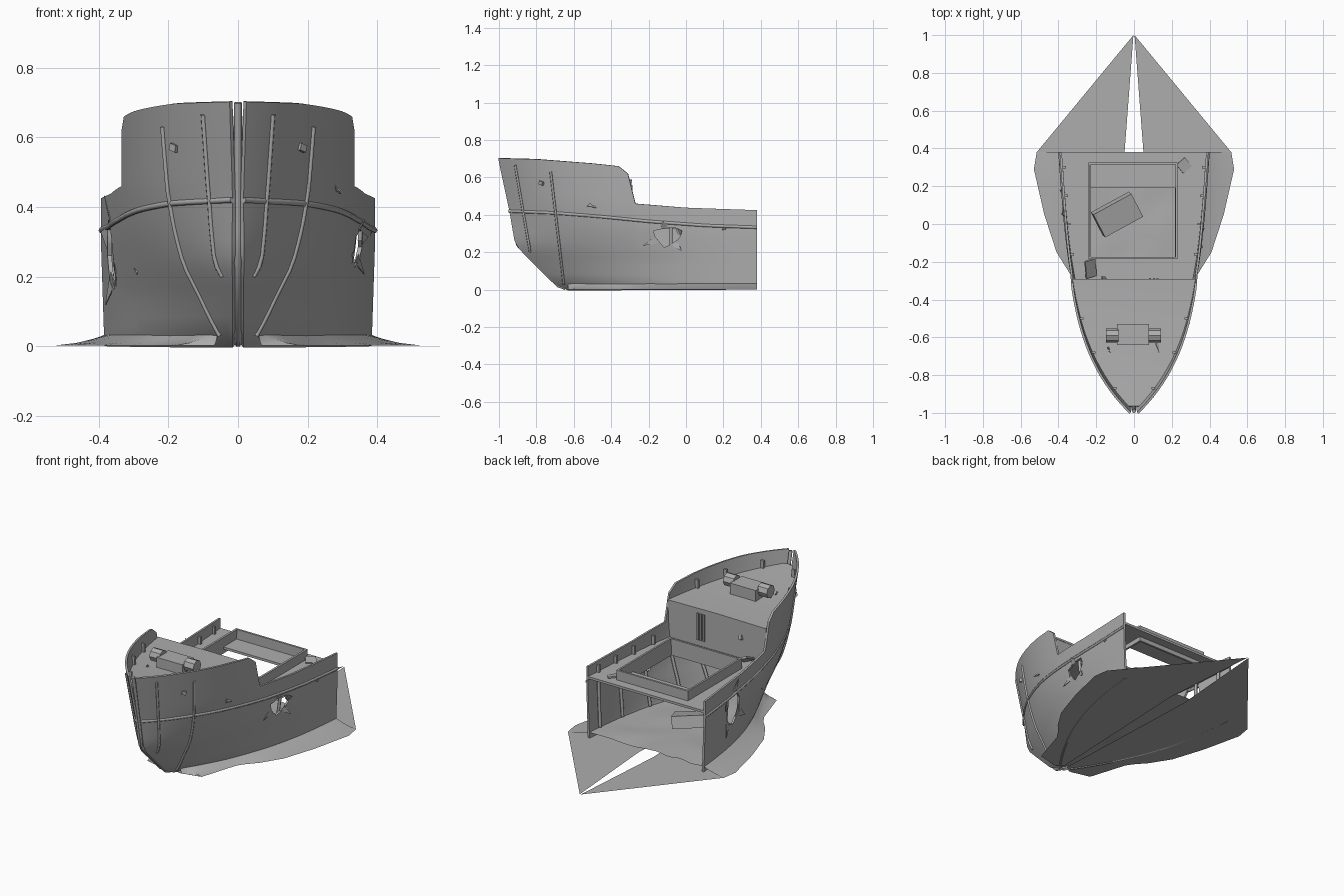
import bpy, bmesh, math, random
from mathutils import Vector, Matrix

if "Cube" in bpy.data.objects:
    bpy.data.objects.remove(bpy.data.objects["Cube"])

random.seed(4)
grey = bpy.data.materials.new("weathered_grey")
grey.diffuse_color = (0.42, 0.42, 0.42, 1)
grey.use_nodes = True
grey.node_tree.nodes["Principled BSDF"].inputs["Base Color"].default_value = grey.diffuse_color
END = 0.38


def lerp_table(t, pts):
    if t <= pts[0][0]:
        return pts[0][1]
    for (a, u), (b, v) in zip(pts, pts[1:]):
        if t <= b:
            return u + (v - u) * (t - a) / (b - a)
    return pts[-1][1]


def stem(z):      # y of the bow edge at a height
    return lerp_table(z, [(0, -.63), (.02, -.69), (.24, -.91), (.42, -.94), (.7, -1)])


def top(y):       # height of the bulwark edge
    return lerp_table(y, [(-1, .703), (-.8, .698), (-.5, .675), (-.36, .66), (-.31, .62),
                          (-.27, .46), (0, .438), (.38, .425)])


def belt(y):      # height of the rubbing strake
    return lerp_table(y, [(-.95, .42), (-.7, .41), (-.45, .39), (-.2, .365), (.1, .343), (.38, .333)])


def half(y, z):   # half width of the hull
    s = min(1, max(0, (y - stem(z)) / (END - stem(z))))
    p = lerp_table(z, [(0, 2.4), (.15, 2.5), (.25, 2.9), (.35, 3.7), (.45, 4.3), (.7, 4.7)])
    full = lerp_table(z, [(0, .378), (.3, .388), (.7, .388)])
    nose = lerp_table(z, [(.45, .012), (.7, .02)])
    return nose + (full - nose) * (.75 * (1 - (1 - s) ** p) + .25 * s)


def only(ob):
    bpy.ops.object.select_all(action='DESELECT')
    ob.select_set(True)
    bpy.context.view_layer.objects.active = ob


def make(name, verts, faces, thick=0, smooth=True, cutter=None):
    me = bpy.data.meshes.new(name)
    me.from_pydata([tuple(v) for v in verts], [], faces)
    ob = bpy.data.objects.new(name, me)
    bpy.context.collection.objects.link(ob)
    me.materials.append(grey)
    if thick:
        m = ob.modifiers.new("thickness", 'SOLIDIFY')
        m.thickness, m.offset = thick, 0
    if cutter:
        m = ob.modifiers.new("hole", 'BOOLEAN')
        m.operation, m.object, m.solver = 'DIFFERENCE', cutter, 'EXACT'
    only(ob)
    bpy.ops.object.convert(target='MESH')
    if smooth:
        bpy.ops.object.shade_smooth_by_angle(angle=math.radians(30))
    return ob


def grid(name, rows, thick=0, skip=lambda i, j: False, cutter=None):
    n = len(rows[0])
    faces = [(i * n + j, i * n + j + 1, (i + 1) * n + j + 1, (i + 1) * n + j)
             for i in range(len(rows) - 1) for j in range(n - 1) if not skip(i, j)]
    return make(name, [v for r in rows for v in r], faces, thick, True, cutter)


def box(name, loc, size, rot=(0, 0, 0)):
    bm = bmesh.new()
    bmesh.ops.create_cube(bm, size=1, matrix=Matrix.Diagonal((*size, 1)))
    me = bpy.data.meshes.new(name)
    bm.to_mesh(me)
    bm.free()
    ob = bpy.data.objects.new(name, me)
    bpy.context.collection.objects.link(ob)
    me.materials.append(grey)
    ob.location, ob.rotation_euler = loc, rot
    return ob


def tube(name, pts, r):
    cu = bpy.data.curves.new(name, 'CURVE')
    cu.dimensions, cu.bevel_depth, cu.bevel_resolution, cu.use_fill_caps = '3D', r, 1, True
    sp = cu.splines.new('POLY')
    sp.points.add(len(pts) - 1)
    for p, q in zip(sp.points, pts):
        p.co = (*q, 1)
    ob = bpy.data.objects.new(name, cu)
    bpy.context.collection.objects.link(ob)
    cu.materials.append(grey)
    only(ob)
    bpy.ops.object.convert(target='MESH')


def span(a, b, n):
    return [a + (b - a) * i / n for i in range(n + 1)]


# Hull sides with a torn hole each
stations = span(-1, -.88, 5) + span(-.85, -.36, 14) + [-.335, -.31, -.29, -.27] + span(-.23, END, 14)
for sx, label, hy, hz, ry, rz in ((1, "starboard", -.1, .285, .075, .06), (-1, "port", .08, .26, .08, .11)):
    n = 14
    ring = []
    for i in range(n):
        a, k = math.tau * i / n, random.uniform(.75, .9) if i % 2 else random.uniform(.9, 1.1)
        ring.append((hy + ry * k * math.cos(a), hz + rz * k * math.sin(a)))
    cut = make(label + "_hole_cutter", [(sx * x, y, z) for x in (.2, .55) for y, z in ring],
               [tuple(range(n))[::-1], tuple(range(n, 2 * n))] +
               [(i, (i + 1) % n, n + (i + 1) % n, n + i) for i in range(n)], smooth=False)
    bm = bmesh.new()
    bm.from_mesh(cut.data)
    bmesh.ops.recalc_face_normals(bm, faces=bm.faces)
    bm.to_mesh(cut.data)
    bm.free()
    rows = []
    for yt in stations:
        zt = top(yt)
        s = (yt - stem(zt)) / (END - stem(zt))
        row = []
        for v in span(0, 1, 16):
            z = zt * v
            y = stem(z) + (END - stem(z)) * s
            row.append((sx * half(y, z), y, z))
        rows.append(row)
    grid(label + "_hull", rows, .012, cutter=cut)
    bpy.data.objects.remove(cut)
    # Bent metal shards around the hole
    for i in (1, 4, 8, 12):
        (y0, z0), (y1, z1) = ring[i - 1], ring[(i + 1) % n]
        tip = Vector((hy, hz)).lerp(Vector(ring[i]), random.choice((1.5, 1.8)))
        make(label + "_shard", [(sx * half(y0, z0), y0, z0), (sx * half(y1, z1), y1, z1),
                                (sx * (half(tip.x, tip.y) + .02), tip.x, tip.y)], [(0, 1, 2)], .003, False)
    # Rubbing strake
    tube(label + "_strake", [(sx * (half(y, belt(y)) + .004), y, belt(y)) for y in span(-.945, END, 30)], .009)
    # Outer bow ribs
    for y0, z0, y1, z1 in ((-.91, .665, -.83, .2), (-.72, .63, -.65, .03)):
        tube(label + "_bow_rib", [(sx * (half(y0 + (y1 - y0) * t, z0 + (z1 - z0) * t) + .007),
                                   y0 + (y1 - y0) * t - .003, z0 + (z1 - z0) * t) for t in span(0, 1, 16)], .007)
    # Inner frames below deck and bulwark stanchions above
    for y in (.3, .12, -.08, -.28, -.45):
        tube(label + "_inner_frame", [(sx * (half(y, z) - .014), y, z) for z in span(.04, .35, 6)], .009)
    for y, z in ((.3, .36), (.15, .36), (0, .365), (-.16, .37), (-.5, .59), (-.68, .6), (-.87, .61)):
        box(label + "_stanchion", (sx * (half(y, z) - .012), y, z + .025), (.02, .012, .05))
    box(label + "_hawse_block", (sx * (half(-.77, .57) + .006), -.77, .57), (.025, .025, .02), (0, .3, sx * .8))

# Stem bar down the bow
tube("stem_bar", [(0, stem(z) + .01, z) for z in (.7, .56, .42, .33, .24, .13, .02, .008)], .011)

# Main deck around the open hatch
rows = []
for y in [-.29, -.18] + span(-.05, .19, 2) + [.32, END]:
    w = half(y, .36) - .004
    rows.append([(x, y, .36) for x in (-w, -.24, .23, w)])
grid("main_deck", rows, .014, lambda i, j: j == 1 and 1 <= i <= 3)

# Hatch coaming
for x in (-.235, .225):
    box("coaming_side", (x, .07, .376), (.012, .5, .098), (0, .04, 0))
for y in (-.18, .32):
    box("coaming_end", (-.005, y, .376), (.47, .012, .098))

# Foredeck and its bulkhead
rows = []
for y in span(-.965, -.29, 16):
    z = .58 + .04 * ((-.29 - y) / .68) ** 2
    w = max(.004, half(y, z) - .004)
    rows.append([(-w, y, z), (0, y, z + .004), (w, y, z)])
grid("foredeck", rows, .012)
grid("bulkhead", [[(k * (half(-.297, z) - .004), -.297, z) for k in (-1, 1)] for z in span(.35, .58, 4)], .01)
for x in (.085, .105, .125):
    box("bulkhead_batten", (x, -.29, .48), (.01, .01, .16))
box("bulkhead_fitting", (-.16, -.288, .49), (.02, .015, .025), (.4, .3, 0))

# Windlass with two drums
box("windlass_base", (-.005, -.585, .622), (.17, .11, .075))
for x in (-.115, .11):
    bm = bmesh.new()
    bmesh.ops.create_cone(bm, cap_ends=True, segments=8, radius1=.038, radius2=.038, depth=.065,
                          matrix=Matrix.Translation((x, -.59, .645)) @ Matrix.Rotation(math.pi / 2, 4, 'Y'))
    me = bpy.data.meshes.new("windlass_drum")
    bm.to_mesh(me)
    bm.free()
    me.materials.append(grey)
    bpy.context.collection.objects.link(bpy.data.objects.new("windlass_drum", me))

# Sediment floor inside the hull, with an uneven surface
rows = []
for y in span(-.66, END, 14):
    w = half(y, .035)
    rows.append([(w * k, y, .035 + (random.uniform(-.008, .006) if abs(k) < 1 else 0)) for k in span(-1, 1, 10)])
grid("hold_floor", rows)

# Seabed apron sloping away from the hull, and the flat sheets below
outline = [(-.63, .05), (-.6, .18), (-.36, .255), (-.27, .335), (-.15, .41), (.05, .475), (.29, .53), (END, .515)]
for sx, label in ((1, "starboard"), (-1, "port")):
    rows = []
    for y in [-.63, -.615] + span(-.6, END, 18):
        a = half(y, .035) - .004
        b = max(a + .01, lerp_table(y, outline))
        rows.append([(sx * (a + (b - a) * t), y, .002 + .033 * (1 - t) ** 1.6) for t in (0, .3, .6, 1)])
    grid(label + "_apron", rows)
    sheet = [(x, y) for y, x in outline] + [(.003, 1), (.05, END), (.01, -.6)]
    make(label + "_seabed_sheet", [(sx * x, y, 0.001) for x, y in sheet], [tuple(range(len(sheet)))], 0, False)

# Loose wreckage
box("fallen_crate", (-.09, .05, .11), (.23, .14, .07), (.25, .1, .5))
box("leaning_plate", (-.23, -.235, .4), (.06, .1, .012), (.5, .4, .3))
box("deck_scrap", (.265, .31, .375), (.06, .06, .008), (.2, .1, .7))
for x, y, z, r in ((.12, -.66, .6, .035), (-.13, -.665, .6, .022), (half(-.5, .46), -.5, .46, .045),
                   (half(.21, .32), .21, .32, .022), (-half(-.3, .22), -.3, .22, .03)):
    for k in range(3):
        pts = [Vector((x, y, z)) + Vector([random.uniform(-r, r) * f for f in (.5, 1, .5)]) for _ in range(3)]
        make("torn_scrap", pts, [(0, 1, 2)], .003, False)
